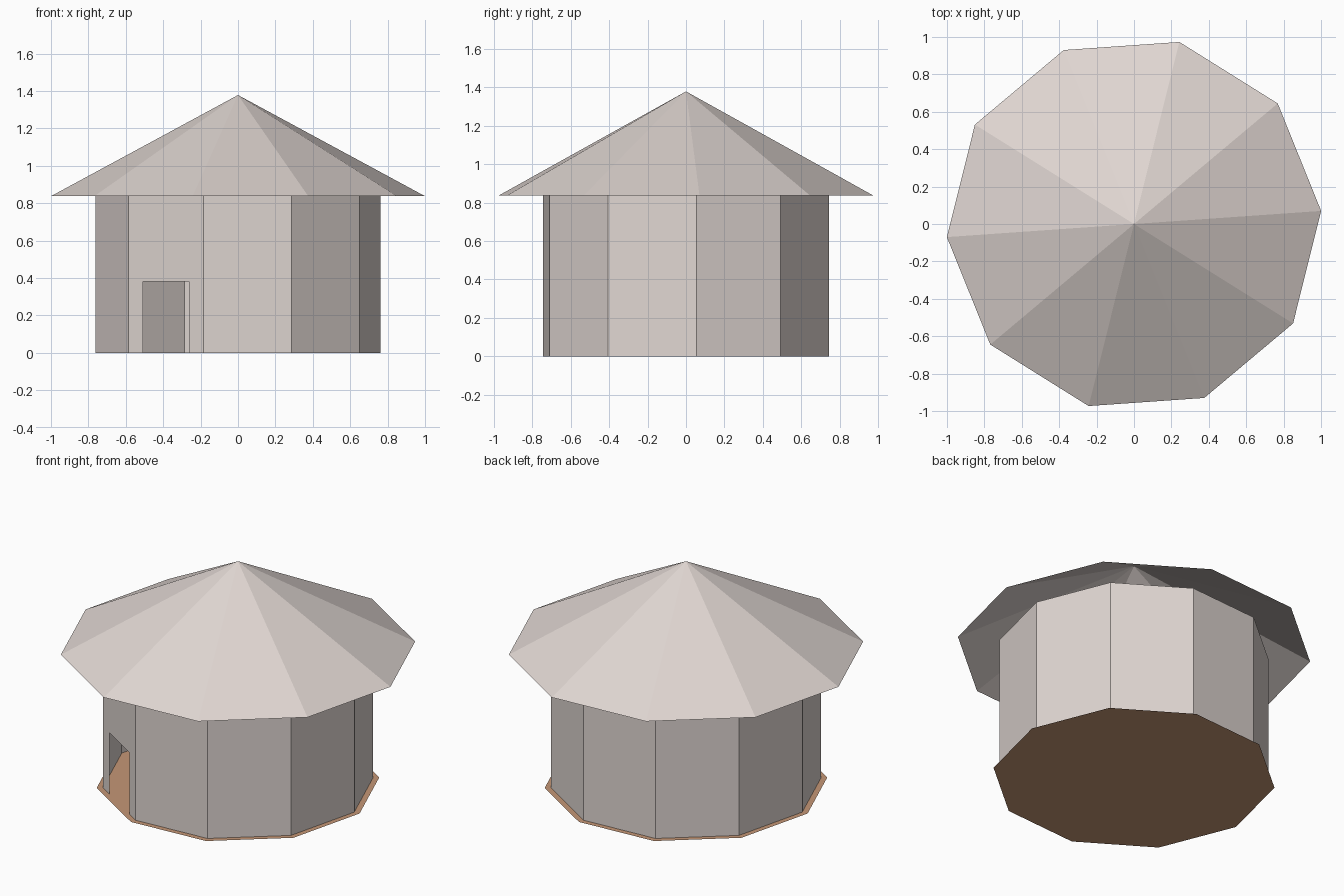
import bpy, bmesh, math
from mathutils import Vector

SIDES = 10
TURN = math.radians(4)
EAVE = 0.837

cube = bpy.data.objects.get("Cube")
if cube:
    bpy.data.objects.remove(cube, do_unlink=True)


def material(name, rgb):
    mat = bpy.data.materials.new(name)
    mat.use_nodes = True
    mat.diffuse_color = (*rgb, 1)
    mat.node_tree.nodes["Principled BSDF"].inputs["Base Color"].default_value = (*rgb, 1)
    return mat


def ring(radius, z):
    step = math.tau / SIDES
    return [Vector((radius * math.cos(TURN + i * step),
                    radius * math.sin(TURN + i * step), z)) for i in range(SIDES)]


def build(name, polygons, mat):
    bm = bmesh.new()
    for polygon in polygons:
        bm.faces.new([bm.verts.new(p) for p in polygon])
    bmesh.ops.remove_doubles(bm, verts=bm.verts, dist=0.0005)
    mesh = bpy.data.meshes.new(name)
    bm.to_mesh(mesh)
    bm.free()
    mesh.materials.append(mat)
    obj = bpy.data.objects.new(name, mesh)
    bpy.context.collection.objects.link(obj)
    return obj


plaster = material("pale plaster", (0.74, 0.67, 0.64))
earth = material("tan earth", (0.56, 0.31, 0.18))

# Floor: flat decagon a little wider than the walls
build("floor", [ring(0.8, 0)], earth)

# Walls: thin open shell, with a doorway cut in one panel
up = Vector((0, 0, EAVE))
lintel = Vector((0, 0, 0.382))
DOOR_PANEL = 6
corners = ring(0.765, 0)
panels = []
for i, a in enumerate(corners):
    b = corners[(i + 1) % SIDES]
    if i != DOOR_PANEL:
        panels.append([a, b, b + up, a + up])
        continue
    c, d = a.lerp(b, 0.197), a.lerp(b, 0.808)
    panels.append([a, c, c + lintel, c + up, a + up])
    panels.append([d, b, b + up, d + up, d + lintel])
    panels.append([c + lintel, d + lintel, d + up, c + up])
build("walls", panels, plaster)

# Roof: open cone with flat facets and overhanging eaves
apex = Vector((0, 0, 1.378))
eaves = ring(1.003, EAVE)
build("roof", [[p, eaves[(i + 1) % SIDES], apex] for i, p in enumerate(eaves)], plaster)
